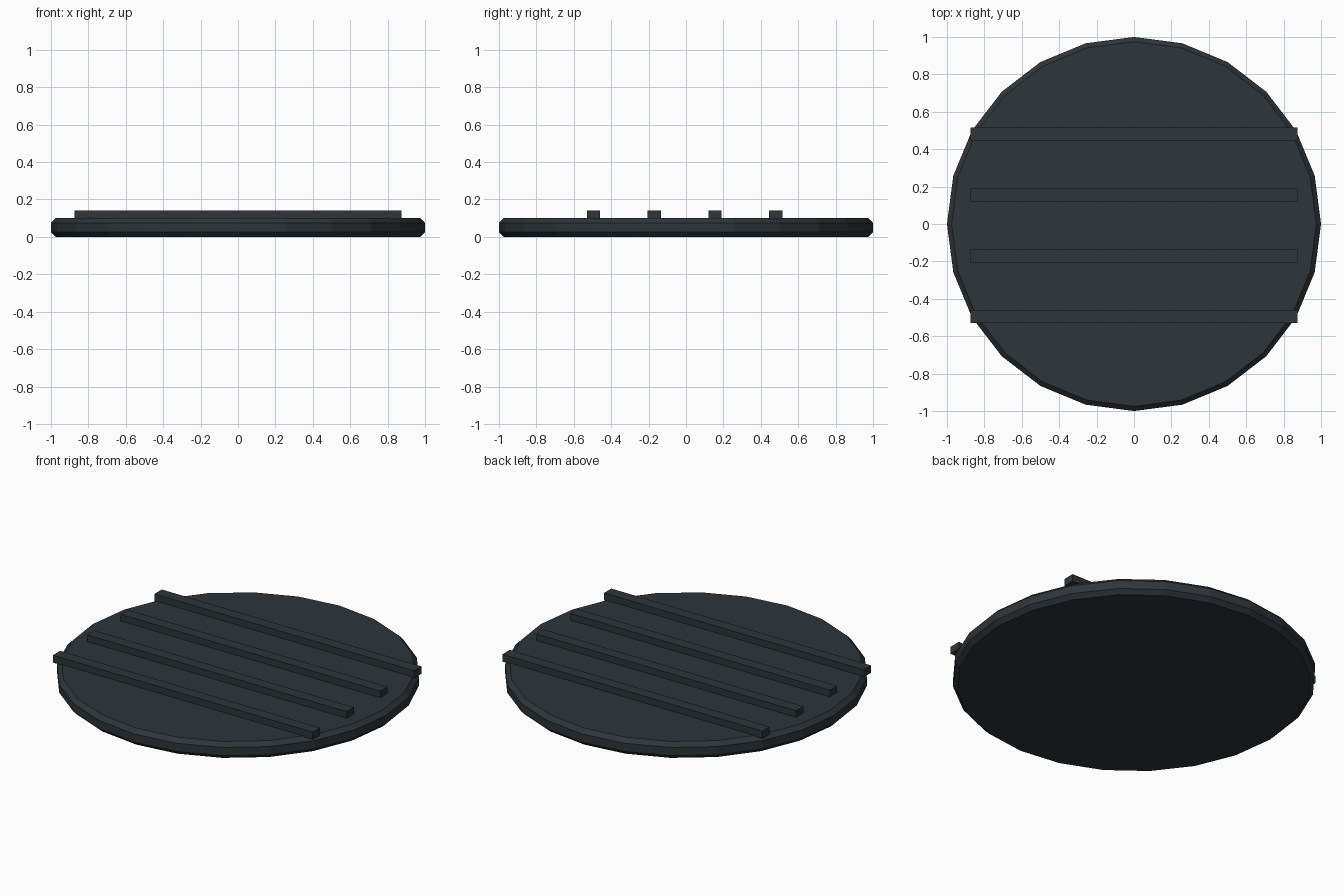
import bpy, bmesh, math
from mathutils import Matrix

if "Cube" in bpy.data.objects:
    bpy.data.objects.remove(bpy.data.objects["Cube"])

slate = bpy.data.materials.new("dark slate")
slate.diffuse_color = (0.027, 0.035, 0.042, 1)
slate.use_nodes = True
slate.node_tree.nodes["Principled BSDF"].inputs["Base Color"].default_value = slate.diffuse_color


def add_object(name, bm):
    mesh = bpy.data.meshes.new(name)
    bm.to_mesh(mesh)
    bm.free()
    mesh.materials.append(slate)
    obj = bpy.data.objects.new(name, mesh)
    bpy.context.collection.objects.link(obj)
    return obj


# Round 24-sided lid with chamfered rims
bm = bmesh.new()
bmesh.ops.create_cone(bm, cap_ends=True, segments=24, radius1=1, radius2=1,
                      depth=0.1, matrix=Matrix.Translation((0, 0, 0.05)))
rims = [e for e in bm.edges if abs(e.verts[0].co.z - e.verts[1].co.z) < 1e-4]
bmesh.ops.bevel(bm, geom=rims, offset=0.025, segments=1, affect='EDGES')
add_object("lid_disc", bm)

# Four raised grip bars across the top
for i in range(4):
    bm = bmesh.new()
    bmesh.ops.create_cube(bm, size=1)
    bmesh.ops.scale(bm, vec=(1.746, 0.07, 0.045), verts=bm.verts)
    bmesh.ops.translate(bm, vec=(0, -0.495 + 0.325 * i, 0.1175), verts=bm.verts)
    add_object(f"grip_bar_{i + 1}", bm)
